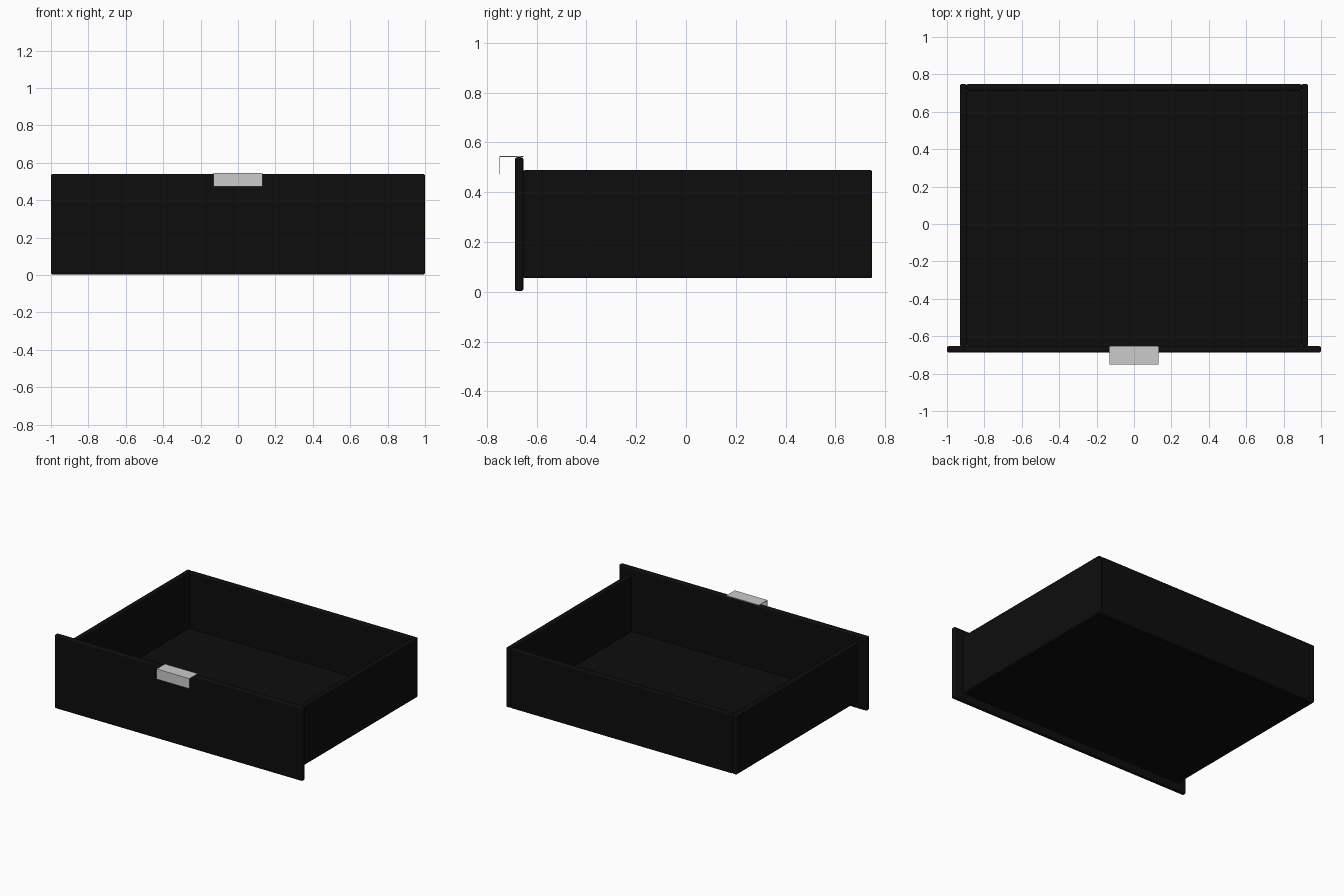
import bpy, bmesh

if "Cube" in bpy.data.objects:
    bpy.data.objects.remove(bpy.data.objects["Cube"])

black = bpy.data.materials.new("black_board")
black.diffuse_color = (0.004, 0.004, 0.004, 1)
black.use_nodes = True
black.node_tree.nodes["Principled BSDF"].inputs["Base Color"].default_value = black.diffuse_color


def board(name, lo, hi, bevel=0.008):
    """Axis-aligned board between two corners, with rounded edges."""
    bm = bmesh.new()
    bmesh.ops.create_cube(bm, size=1)
    for v in bm.verts:
        v.co = [(a + b) / 2 + c * (b - a) for a, b, c in zip(lo, hi, v.co)]
    me = bpy.data.meshes.new(name)
    bm.to_mesh(me)
    bm.free()
    ob = bpy.data.objects.new(name, me)
    bpy.context.collection.objects.link(ob)
    me.materials.append(black)
    if bevel:
        mod = ob.modifiers.new("round_edges", 'BEVEL')
        mod.width = bevel
        mod.segments = 4
        for p in me.polygons:
            p.use_smooth = True
        mod.harden_normals = True
    return ob


# Drawer box dimensions
W, T = 0.93, 0.034
FRONT, BACK = -0.655, 0.748
LOW, TOP = 0.055, 0.489

# Front panel, overhanging the box
board("front_panel", (-1, -0.688, 0.003), (1, -0.653, 0.541), 0.011)

# Side walls, back wall and floor
for side, x in (("left", -W), ("right", W - T)):
    board(side + "_wall", (x, FRONT, LOW), (x + T, BACK, TOP))
board("back_wall", (-W + T, BACK - T, LOW), (W - T, BACK, TOP))
board("floor", (-W + T, FRONT, LOW + 0.002), (W - T, BACK - T, LOW + 0.024), 0)

# Bent sheet-metal pull: flat tab over the panel edge with a downward lip
profile = [(-0.653, 0.546), (-0.750, 0.546), (-0.750, 0.472),
           (-0.747, 0.472), (-0.747, 0.542), (-0.653, 0.542)]
bm = bmesh.new()
face = bm.faces.new([bm.verts.new((-0.132, y, z)) for y, z in profile])
ext = bmesh.ops.extrude_face_region(bm, geom=[face])
bmesh.ops.translate(bm, vec=(0.264, 0, 0),
                    verts=[g for g in ext["geom"] if isinstance(g, bmesh.types.BMVert)])
bmesh.ops.recalc_face_normals(bm, faces=bm.faces)
me = bpy.data.meshes.new("pull_handle")
bm.to_mesh(me)
bm.free()
bpy.context.collection.objects.link(bpy.data.objects.new("pull_handle", me))
